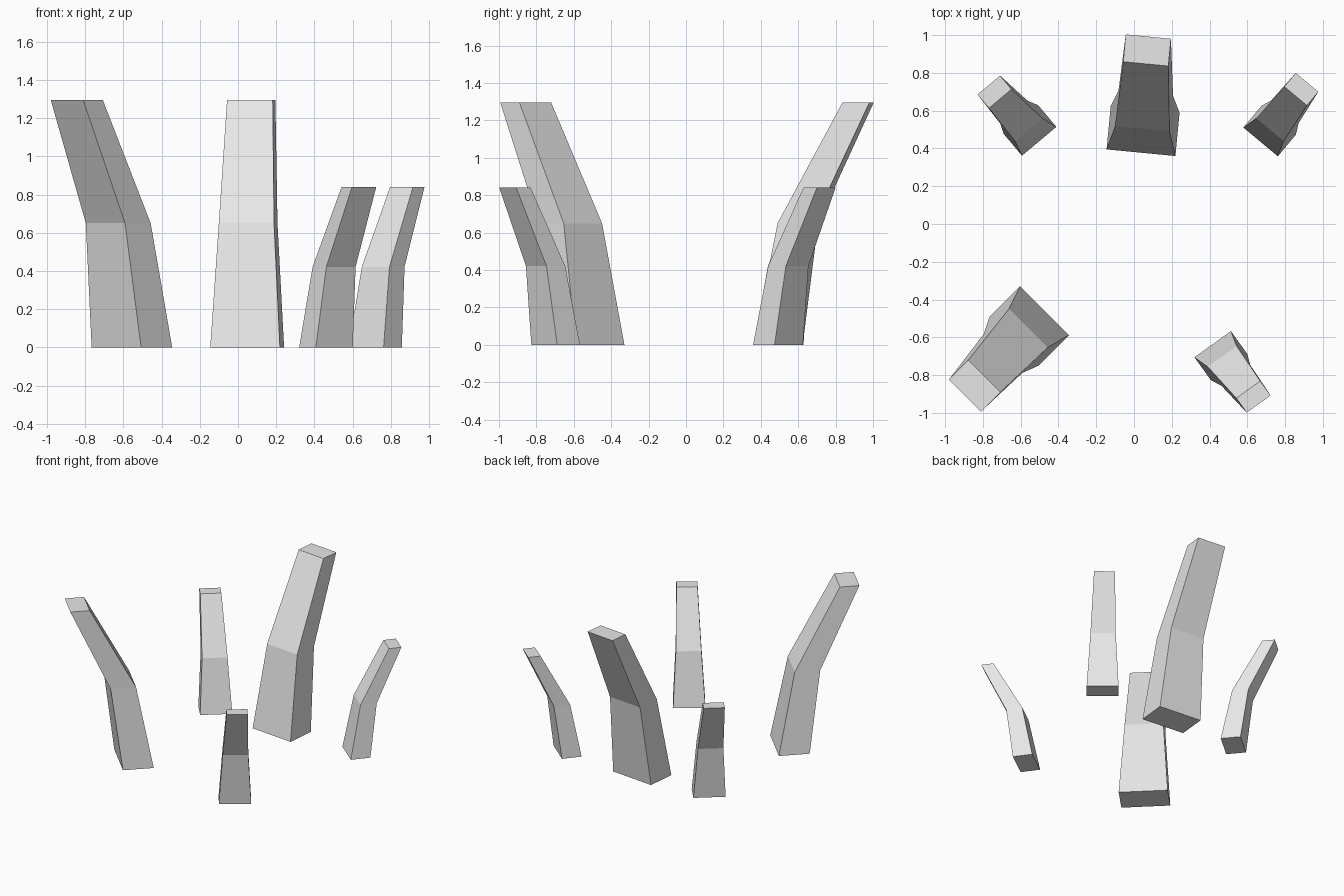
import bpy
import bmesh
from math import radians

cube = bpy.data.objects.get("Cube")
if cube:
    bpy.data.objects.remove(cube, do_unlink=True)

# Single pale stone colour
stone = bpy.data.materials.new("pale_grey_stone")
stone.use_nodes = True
colour = (0.8, 0.8, 0.8, 1.0)
stone.diffuse_color = colour
stone.node_tree.nodes["Principled BSDF"].inputs["Base Color"].default_value = colour

# Pillar rings: outward lean, sideways lean, depth, width, height
RINGS = [
    (0.0, 0.0, 0.23, 0.366, 0.0),
    (0.106, 0.005, 0.19, 0.29, 0.65),
    (0.428, 0.02, 0.145, 0.24, 1.295),
]


def pillar(name, x, y, angle, scale):
    """Bent, tapering four-sided pillar leaning outward along its local x."""
    bm = bmesh.new()
    rings = []
    for out, side, depth, width, z in RINGS:
        rings.append([
            bm.verts.new((out + sx * depth / 2, side + sy * width / 2, z))
            for sx, sy in ((-1, -1), (1, -1), (1, 1), (-1, 1))
        ])
    for low, high in zip(rings, rings[1:]):
        for i in range(4):
            j = (i + 1) % 4
            bm.faces.new((low[i], low[j], high[j], high[i]))
    bm.faces.new(rings[0][::-1])
    bm.faces.new(rings[-1])
    bmesh.ops.recalc_face_normals(bm, faces=bm.faces)
    mesh = bpy.data.meshes.new(name)
    bm.to_mesh(mesh)
    bm.free()
    mesh.materials.append(stone)
    obj = bpy.data.objects.new(name, mesh)
    obj.location = (x, y, 0)
    obj.rotation_euler.z = radians(angle)
    obj.scale = (scale, scale, scale)
    bpy.context.scene.collection.objects.link(obj)


# Two tall pillars and three short ones in a loose ring
SHORT = 0.649
pillar("tall_front_right_pillar", -0.555, -0.54, 225, 1)
pillar("tall_back_pillar", 0.048, 0.492, 84.5, 1)
pillar("short_front_left_pillar", 0.46, -0.697, -54.3, SHORT)
pillar("short_back_right_pillar", -0.55, 0.495, 130, SHORT)
pillar("short_back_left_pillar", 0.718, 0.492, 50.2, SHORT)
